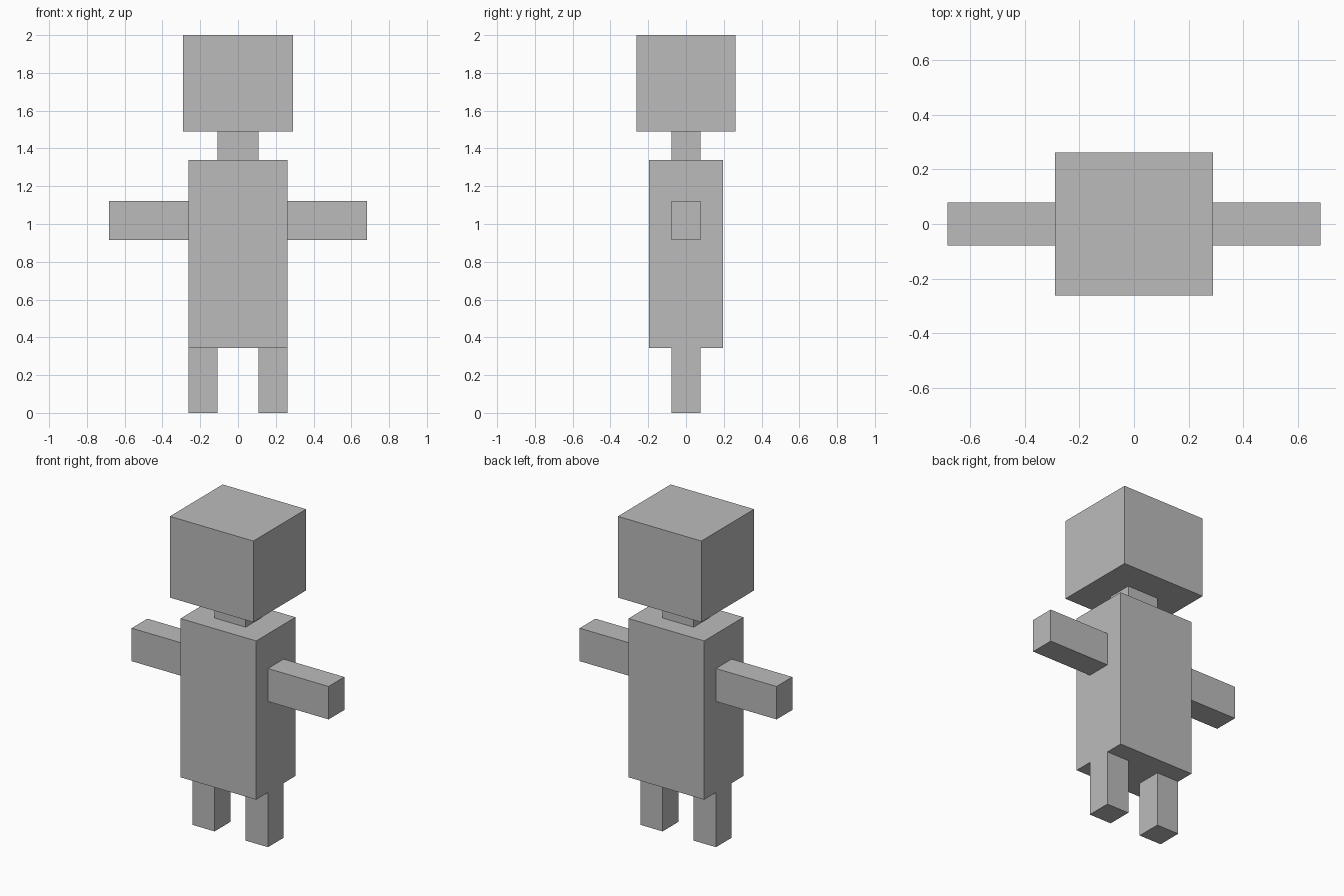
import bpy
import bmesh
from mathutils import Matrix, Vector

# Remove the default cube
cube = bpy.data.objects.get("Cube")
if cube:
    bpy.data.objects.remove(cube, do_unlink=True)

# Single grey material
GREY = (0.5, 0.5, 0.5, 1.0)
grey = bpy.data.materials.new("plain_grey")
grey.use_nodes = True
grey.diffuse_color = GREY
bsdf = next(n for n in grey.node_tree.nodes if n.type == 'BSDF_PRINCIPLED')
bsdf.inputs["Base Color"].default_value = GREY


def box(name, x, y, z):
    """Flat-shaded box spanning the (min, max) ranges on each axis."""
    spans = (x, y, z)
    centre = Vector([(lo + hi) / 2 for lo, hi in spans])
    size = Vector([hi - lo for lo, hi in spans])
    bm = bmesh.new()
    bmesh.ops.create_cube(bm, size=1.0, matrix=Matrix.Diagonal(size).to_4x4())
    mesh = bpy.data.meshes.new(name)
    bm.to_mesh(mesh)
    bm.free()
    mesh.materials.append(grey)
    obj = bpy.data.objects.new(name, mesh)
    obj.location = centre
    bpy.context.collection.objects.link(obj)
    return obj


# Levels and depths shared between parts
HIP, SHOULDER, CHIN, CROWN = 0.343, 1.34, 1.49, 2.0
BODY_X = 0.263
LIMB_Y = (-0.078, 0.078)

# Central parts
box("torso", (-BODY_X, BODY_X), (-0.195, 0.195), (HIP, SHOULDER))
box("neck", (-0.108, 0.108), LIMB_Y, (SHOULDER, CHIN))
box("head", (-0.29, 0.29), (-0.262, 0.262), (CHIN, CROWN))

# Paired limbs
for side, s in (("left", 1), ("right", -1)):
    box(side + "_arm", sorted((s * BODY_X, s * 0.684)), LIMB_Y, (0.915, 1.122))
    box(side + "_leg", sorted((s * 0.108, s * BODY_X)), LIMB_Y, (0.0, HIP))
